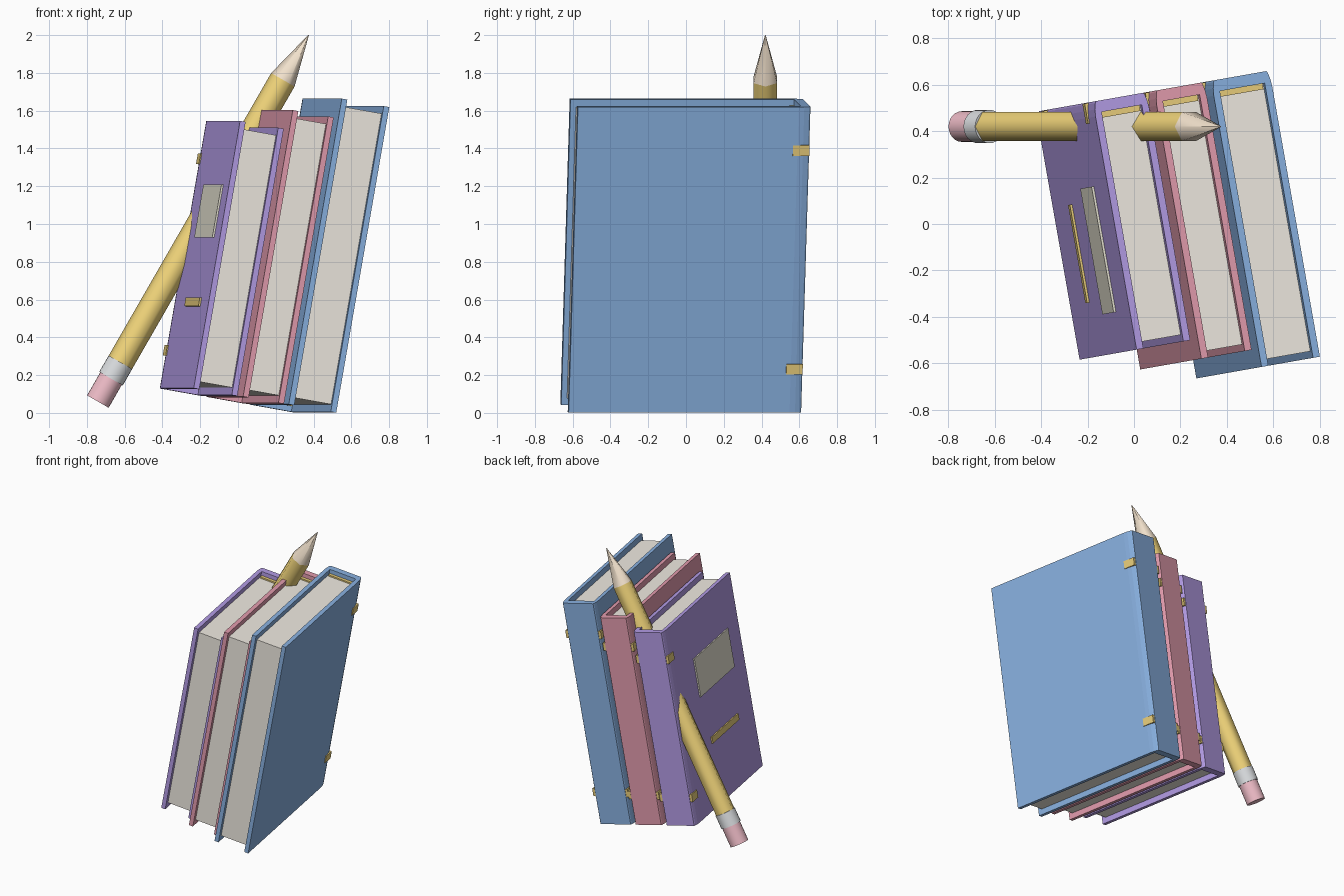
import bpy, bmesh, math
from mathutils import Matrix, Vector

if "Cube" in bpy.data.objects:
    bpy.data.objects.remove(bpy.data.objects["Cube"])

# Leaning frame shared by all books: x = thickness, y = depth (spine at +y), z = height
LEAN = Matrix.Rotation(math.radians(10), 4, 'Z') @ Matrix.Rotation(math.radians(10), 4, 'Y')
BASE, SPINE = 0.071, 0.55


def material(name, rgb):
    m = bpy.data.materials.new(name)
    m.diffuse_color = (*rgb, 1)
    m.use_nodes = True
    m.node_tree.nodes["Principled BSDF"].inputs["Base Color"].default_value = m.diffuse_color
    return m


BLUE = material("blue_cloth", (0.25, 0.44, 0.75))
RED = material("red_cloth", (0.76, 0.33, 0.42))
PURPLE = material("purple_cloth", (0.45, 0.33, 0.78))
PAPER = material("paper", (0.87, 0.83, 0.76))
LABEL = material("label_paper", (0.80, 0.77, 0.65))
GOLD = material("gold", (0.82, 0.62, 0.20))
YELLOW = material("pencil_paint", (0.90, 0.68, 0.20))
WOOD = material("wood", (0.88, 0.75, 0.60))
METAL = material("metal", (0.72, 0.74, 0.76))
PINK = material("rubber", (0.87, 0.51, 0.58))


def finish(name, bm, mat, matrix):
    bmesh.ops.recalc_face_normals(bm, faces=bm.faces)
    me = bpy.data.meshes.new(name)
    bm.to_mesh(me)
    bm.free()
    me.materials.append(mat)
    ob = bpy.data.objects.new(name, me)
    ob.matrix_world = matrix
    bpy.context.collection.objects.link(ob)
    return ob


def box(name, x, y, z, mat):
    """Box given by its (min, max) ranges in the leaning frame."""
    bm = bmesh.new()
    bmesh.ops.create_cube(bm, size=1)
    lo, hi = zip(x, y, z)
    for v in bm.verts:
        v.co = Vector([lo[i] if v.co[i] < 0 else hi[i] for i in range(3)])
    return finish(name, bm, mat, LEAN)


def case(name, x0, x1, y0, height, mat, t=0.03, spine=0.05):
    """C-shaped cover: two boards and a spine, easing inward at the hinge."""
    hinge = [(0, y0), (0, SPINE - 0.065), (0.003, SPINE - 0.035), (0.009, SPINE - 0.008), (0.014, SPINE)]
    outer = [(x0 + d, y) for d, y in hinge] + [(x1 - d, y) for d, y in reversed(hinge)]
    inner = [(x1 - t, y0), (x1 - t, SPINE - spine), (x0 + t, SPINE - spine), (x0 + t, y0)]
    bm = bmesh.new()
    face = bm.faces.new([bm.verts.new((x, y, BASE)) for x, y in outer + inner])
    new = bmesh.ops.extrude_face_region(bm, geom=[face])["geom"]
    bmesh.ops.translate(bm, vec=(0, 0, height), verts=[g for g in new if isinstance(g, bmesh.types.BMVert)])
    return finish(name, bm, mat, LEAN)


def book(name, x0, x1, depth, height, mat):
    y0, t, inset = SPINE - depth, 0.03, 0.04
    case(name + "_cover", x0, x1, y0, height, mat)
    lo, hi = BASE + inset, BASE + height - inset
    box(name + "_pages", (x0 + t, x1 - t), (y0 + 0.03, SPINE - 0.05), (lo, hi), PAPER)
    # Headbands where pages meet the spine
    for side, z in (("top", hi), ("bottom", lo)):
        box(f"{name}_headband_{side}", (x0 + t + 0.005, x1 - t - 0.005), (SPINE - 0.075, SPINE - 0.05),
            (z - 0.01, z + 0.01), GOLD)
    # Gold bands showing on both sides of the hinge
    for side, f in (("lower", 0.142), ("upper", 0.858)):
        z = BASE + f * height
        box(f"{name}_band_{side}", (x0 - 0.006, x1 + 0.006), (SPINE - 0.09, SPINE - 0.002),
            (z - 0.028, z + 0.028), GOLD)


book("purple_book", -0.350, -0.112, 1.085, 1.437, PURPLE)
book("red_book", -0.096, 0.127, 1.172, 1.54, RED)
book("blue_book", 0.139, 0.398, 1.252, 1.643, BLUE)

# Label and title bar on the purple front board
box("cover_label", (-0.36, -0.345), (-0.36, 0.19), (0.88, 1.165), LABEL)
box("cover_bar", (-0.36, -0.345), (-0.30, 0.13), (0.511, 0.557), GOLD)

# Pencil: stacked sections along a 30 degree axis
PENCIL = Matrix.Translation((-0.742, 0.42, 0.06)) @ Matrix.Rotation(math.radians(29.9), 4, 'Y')


def section(name, z0, z1, r0, r1, sides, mat, angle=30):
    bm = bmesh.new()
    bmesh.ops.create_cone(bm, cap_ends=True, segments=sides, radius1=r0, radius2=r1, depth=z1 - z0,
                          matrix=Matrix.Translation((0, 0, (z0 + z1) / 2)) @ Matrix.Rotation(math.pi / 2, 4, 'Z'))
    ob = finish(name, bm, mat, PENCIL)
    bpy.context.view_layer.objects.active = ob
    ob.select_set(True)
    bpy.ops.object.shade_smooth_by_angle(angle=math.radians(angle))
    ob.select_set(False)


section("pencil_eraser", 0, 0.15, 0.066, 0.066, 24, PINK)
section("pencil_ferrule", 0.14, 0.24, 0.072, 0.072, 24, METAL)
section("pencil_body", 0.23, 1.965, 0.0715, 0.0715, 6, YELLOW, 65)
section("pencil_tip", 1.965, 2.238, 0.0715, 0.002, 6, WOOD, 65)
